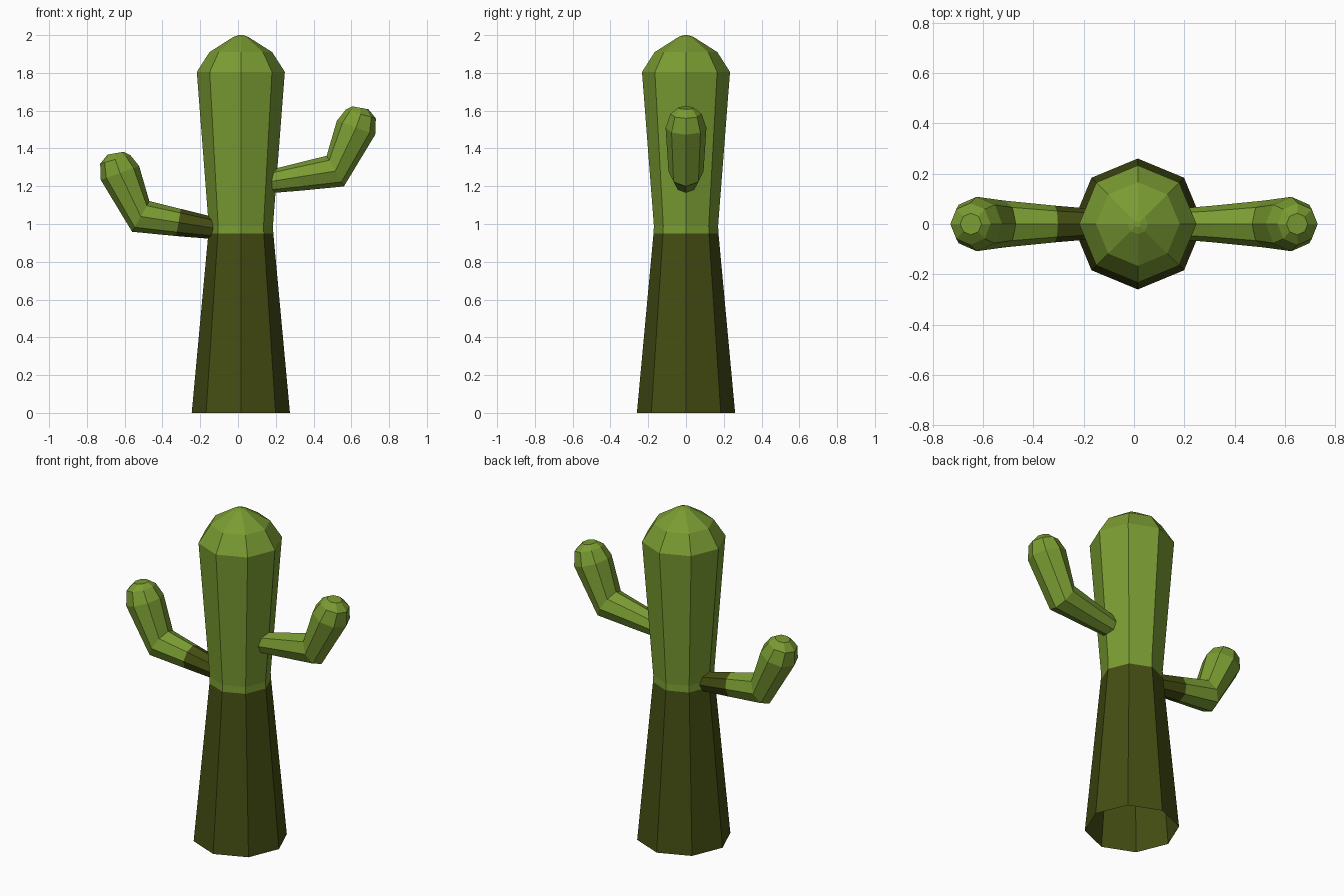
import bpy, bmesh, math
from mathutils import Vector

if "Cube" in bpy.data.objects:
    bpy.data.objects.remove(bpy.data.objects["Cube"])


def material(name, rgb):
    m = bpy.data.materials.new(name)
    m.diffuse_color = (*rgb, 1)
    m.use_nodes = True
    m.node_tree.nodes["Principled BSDF"].inputs["Base Color"].default_value = m.diffuse_color
    return m


LIGHT = material("light green", (0.195, 0.332, 0.032))
DARK = material("dark olive green", (0.058, 0.074, 0.006))
SIDES = 8


def loft(name, rings, close_start, is_dark):
    """Skin octagonal rings (centre, in-plane axis, radius); is_dark(i) picks the colour of band i."""
    bm = bmesh.new()
    loops = []
    for centre, axis, r in rings:
        loop = []
        for k in range(SIDES):
            a = 2 * math.pi * k / SIDES
            p = Vector(centre) + Vector(axis) * r * math.cos(a) + Vector((0, r * math.sin(a), 0))
            loop.append(bm.verts.new(p))
        loops.append(loop)
    for i in range(len(loops) - 1):
        lo, hi = loops[i], loops[i + 1]
        for k in range(SIDES):
            n = (k + 1) % SIDES
            f = bm.faces.new((lo[k], lo[n], hi[n], hi[k]))
            f.material_index = 1 if is_dark(i) else 0
    bm.faces.new(loops[-1])
    if close_start:
        bm.faces.new(loops[0][::-1]).material_index = 1 if is_dark(0) else 0
    bmesh.ops.recalc_face_normals(bm, faces=bm.faces)
    mesh = bpy.data.meshes.new(name)
    bm.to_mesh(mesh)
    bm.free()
    mesh.materials.append(LIGHT)
    mesh.materials.append(DARK)
    ob = bpy.data.objects.new(name, mesh)
    bpy.context.collection.objects.link(ob)
    return ob


# Trunk: pinched waist, domed top, open underneath, dark below the waist
trunk = [(0, 0.26), (0.95, 0.172), (0.99, 0.17), (1.805, 0.233), (1.91, 0.166), (1.99, 0.04), (2.0, 0.012)]
loft("trunk", [((0.015, 0, z), (1, 0, 0), r) for z, r in trunk], False, lambda i: i == 0)

# Arms: the same bent limb (x, z, ring tilt, radius), mirrored and lowered on the left
ARM = [(0.10, 1.213, -80, 0.055), (0.315, 1.248, -80, 0.073), (0.515, 1.28, -60.6, 0.093),
       (0.625, 1.51, -20, 0.108), (0.65, 1.582, -16, 0.083), (0.648, 1.615, -10, 0.043)]


def arm(name, side, drop, dark_base):
    rings = []
    for x, z, tilt, r in ARM:
        t = math.radians(tilt)
        rings.append(((side * x, 0, z - drop), (side * math.cos(t), 0, math.sin(t)), r))
    loft(name, rings, True, lambda i: dark_base and i == 0)


arm("right_arm", 1, 0, False)
arm("left_arm", -1, 0.24, True)
